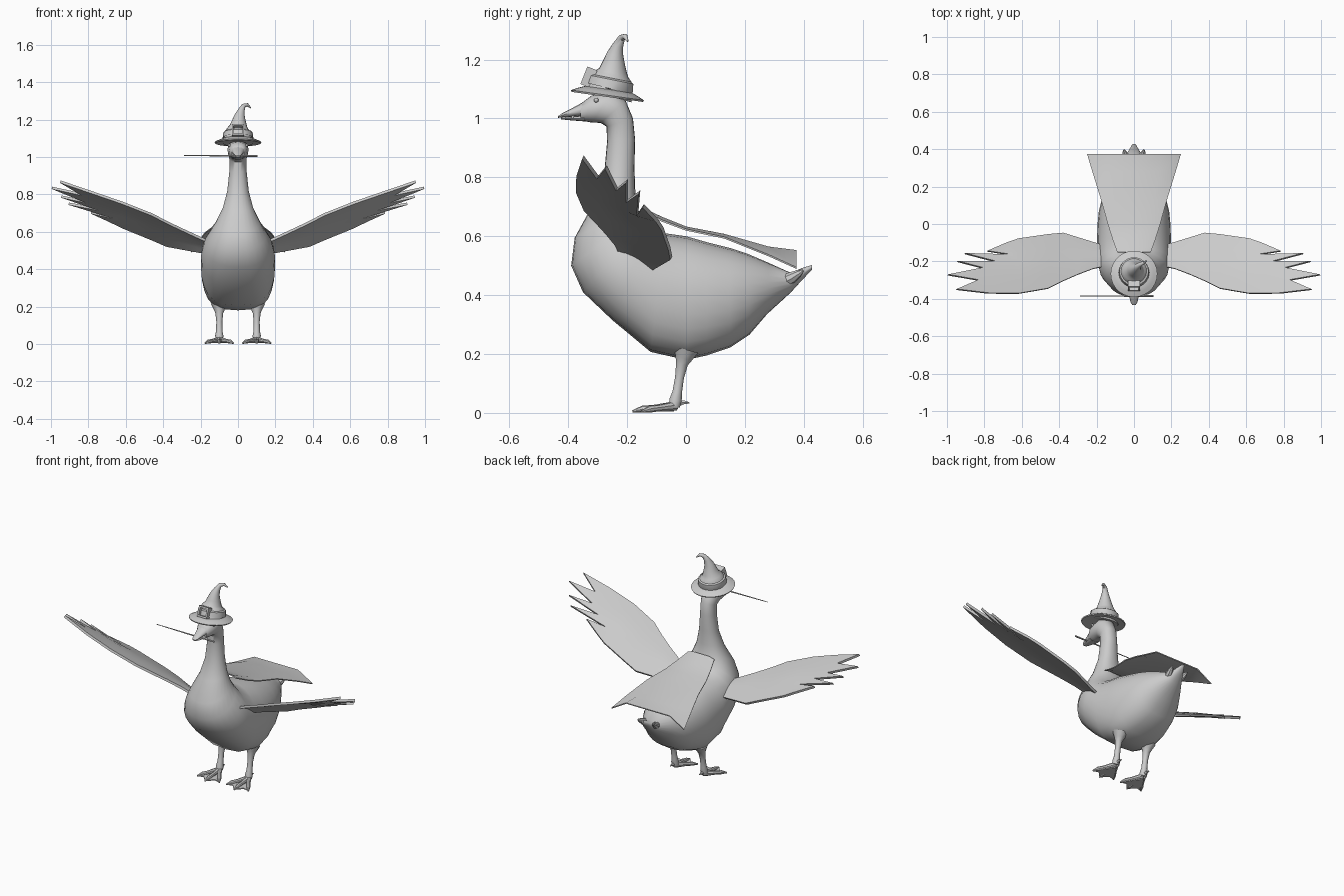
import bpy, bmesh, math
from mathutils import Vector, Matrix

if "Cube" in bpy.data.objects:
    bpy.data.objects.remove(bpy.data.objects["Cube"])

grey = bpy.data.materials.new("plain_grey")
grey.diffuse_color = (0.6, 0.6, 0.6, 1)
grey.use_nodes = True
grey.node_tree.nodes["Principled BSDF"].inputs["Base Color"].default_value = grey.diffuse_color


def finish(name, bm, angle=40, thickness=0):
    """Turn a bmesh into a shaded, coloured object."""
    bmesh.ops.recalc_face_normals(bm, faces=bm.faces)
    me = bpy.data.meshes.new(name)
    bm.to_mesh(me)
    bm.free()
    me.materials.append(grey)
    ob = bpy.data.objects.new(name, me)
    bpy.context.collection.objects.link(ob)
    bpy.ops.object.select_all(action='DESELECT')
    ob.select_set(True)
    bpy.context.view_layer.objects.active = ob
    if thickness:
        solid = ob.modifiers.new("thickness", 'SOLIDIFY')
        solid.thickness, solid.offset = thickness, 0
        bpy.ops.object.modifier_apply(modifier=solid.name)
    bpy.ops.object.shade_smooth_by_angle(angle=math.radians(angle))
    return ob


def skin(bm, rings):
    """Bridge equal-sized rings of points and cap both ends."""
    loops = [[bm.verts.new(p) for p in r] for r in rings]
    n = len(loops[0])
    for a, b in zip(loops, loops[1:]):
        for i in range(n):
            bm.faces.new((a[i], a[(i + 1) % n], b[(i + 1) % n], b[i]))
    bm.faces.new(loops[0][::-1])
    bm.faces.new(loops[-1])


def section_loft(name, rows, n=24, angle=50):
    """Rows: top y, top z, bottom y, bottom z, half width, optional belly squareness."""
    rings = []
    for ty, tz, by, bz, w, *square in rows:
        top, bot = Vector((0, ty, tz)), Vector((0, by, bz))
        mid, half = (top + bot) / 2, (top - bot) / 2
        ring = []
        for i in range(n):
            a = math.tau * i / n
            c, s = math.cos(a), math.sin(a)
            power = square[0] if square and s < 0 else .87
            ring.append(mid + half * s + Vector((w * math.copysign(abs(c) ** power, c), 0, 0)))
        rings.append(ring)
    bm = bmesh.new()
    skin(bm, rings)
    return finish(name, bm, angle)


def add_tube(bm, path, n=10):
    """Path: x, y, z, radius."""
    pts = [Vector(p[:3]) for p in path]
    rings = []
    for i, p in enumerate(pts):
        d = pts[min(i + 1, len(pts) - 1)] - pts[max(i - 1, 0)]
        q = Vector((0, 0, 1)).rotation_difference(d.normalized())
        rings.append([p + q @ Vector((path[i][3] * math.cos(math.tau * k / n),
                                      path[i][3] * math.sin(math.tau * k / n), 0)) for k in range(n)])
    skin(bm, rings)


def tube(name, path, n=10):
    bm = bmesh.new()
    add_tube(bm, path, n)
    return finish(name, bm)


# Body, neck and head in one sweep from tail to face
section_loft("body", [
    (.428, .502, .428, .486, .008), (.40, .494, .395, .452, .026), (.355, .476, .355, .408, .05),
    (.28, .51, .275, .335, .105), (.21, .54, .215, .265, .145, .8), (.15, .56, .15, .222, .168, .7),
    (.07, .58, .07, .195, .188, .6), (0, .6, 0, .18, .195, .55), (-.07, .61, -.12, .207, .198, .6),
    (-.13, .622, -.25, .315, .198, .75), (-.145, .645, -.35, .41, .183),
    (-.155, .67, -.39, .50, .15), (-.165, .70, -.378, .595, .118), (-.172, .75, -.315, .71, .08),
    (-.175, .83, -.278, .81, .057), (-.173, .93, -.268, .92, .046), (-.18, 1.0, -.27, .972, .045),
    (-.205, 1.06, -.29, .985, .054), (-.25, 1.09, -.32, .986, .056),
    (-.32, 1.078, -.342, .99, .048), (-.355, 1.052, -.36, .993, .034)])

# Bill halves
section_loft("upper_bill", [(-.345, 1.058, -.345, 1.008, .036), (-.385, 1.036, -.385, 1.006, .026),
                            (-.42, 1.018, -.42, 1.004, .018), (-.434, 1.008, -.434, 1.002, .008)], 12)
section_loft("lower_bill", [(-.345, 1.01, -.345, .99, .033), (-.385, 1.006, -.385, .993, .023),
                            (-.425, 1.003, -.425, .997, .012)], 12)

# Small feathers beside the tail, and eyes
for name, s in (("left", -1), ("right", 1)):
    tube(name + "_tail_feather", [(s * .03, .32, .44, .022), (s * .043, .36, .46, .02),
                                  (s * .05, .385, .475, .012), (s * .053, .398, .484, .004)], 8)
    bm = bmesh.new()
    bmesh.ops.create_uvsphere(bm, u_segments=10, v_segments=6, radius=.008,
                              matrix=Matrix.Translation((s * .047, -.305, 1.062)))
    finish(name + "_eye", bm)

# Wings: cambered strips from root to hand, ending in five split feathers
stations = [(.13, -.22, .535, -.125, .48), (.22, -.24, .575, -.10, .495), (.30, -.27, .612, -.075, .51),
            (.38, -.305, .65, -.05, .525), (.46, -.345, .692, -.057, .56), (.62, -.372, .755, -.08, .625)]
chord = [0, .25, .45, .6, .75, 1]
notches = [(.78, -.37, .81), (.835, -.30, .80), (.81, -.235, .76), (.745, -.20, .72),
           (.66, -.165, .675), (.68, -.10, .655)]
tips = [(.95, -.35, .868), (.995, -.272, .835), (.945, -.20, .788), (.905, -.158, .75), (.785, -.145, .703)]
for name, s in (("left", -1), ("right", 1)):
    bm = bmesh.new()
    rows = [[bm.verts.new((s * x, ly + (ty - ly) * f, lz + (tz - lz) * f + .012 * math.sin(math.pi * f)))
             for f in chord] for x, ly, lz, ty, tz in stations]
    rows.append([bm.verts.new((s * x, y, z)) for x, y, z in notches])
    for a, b in zip(rows, rows[1:]):
        for i in range(5):
            bm.faces.new((a[i], a[i + 1], b[i + 1], b[i]))
    for i, (x, y, z) in enumerate(tips):
        bm.faces.new((rows[-1][i], rows[-1][i + 1], bm.verts.new((s * x, y, z))))
    finish(name + "_wing", bm, 35, .014)

# Cape: rows of y, half width, middle height, edge height
cape_rows = [(-.15, .09, .695, .685), (-.08, .115, .662, .652), (0, .14, .63, .622),
             (.13, .176, .605, .595), (.28, .222, .562, .535), (.375, .25, .55, .492)]
bm = bmesh.new()
grid = [[bm.verts.new((w * u, y, zm if abs(u) < .7 else ze)) for u in (-1, -.6, 0, .6, 1)]
        for y, w, zm, ze in cape_rows]
for a, b in zip(grid, grid[1:]):
    for i in range(4):
        bm.faces.new((a[i], a[i + 1], b[i + 1], b[i]))
finish("cape", bm, 30, .006)

# Legs and webbed feet
for name, s in (("left", -1), ("right", 1)):
    x = s * .1
    tube(name + "_leg", [(x, 0, .215, .045), (x, -.008, .185, .03), (x, -.014, .165, .021),
                         (x, -.022, .12, .016), (x, -.03, .07, .017), (x, -.035, .045, .022),
                         (x, -.04, .022, .02)])
    bm = bmesh.new()
    toes = [(x - .076, -.15), (x, -.182), (x + .076, -.15)]
    for tx, ty in toes:
        mx, my = (x + tx) / 2, (-.04 + ty) / 2
        add_tube(bm, [(x, -.035, .024, .016), (mx, my, .016, .011),
                      ((mx + tx) / 2, (my + ty) / 2, .013, .012), (tx, ty, .005, .004)], 8)
    add_tube(bm, [(x, -.035, .03, .012), (x, -.008, .036, .008), (x, .012, .034, .002)], 6)
    # webbing between the toes
    for (ax, ay), (bx, by) in zip(toes, toes[1:]):
        pts = [(x, -.04), (ax, ay), ((ax + bx) / 2, (ay + by) / 2 + .025), (bx, by)]
        skin(bm, [[(px, py, z) for px, py in pts] for z in (.004, .01)])
    finish(name + "_foot", bm)

# Hat brim, tilted down at the back
bm = bmesh.new()
tilt = Matrix.Translation((0, -.267, 1.077)) @ Matrix.Rotation(math.radians(-8), 4, 'X')
skin(bm, [[tilt @ Vector((r * math.cos(math.tau * k / 28), r * math.sin(math.tau * k / 28), z))
           for k in range(28)] for r, z in ((.08, 0), (.122, -.004), (.125, .002), (.105, .012), (.08, .022))])
finish("hat_brim", bm, 40)

# Crooked crown with a curled tip
tube("hat_crown", [(0, -.265, 1.078, .084), (0, -.257, 1.105, .077), (0, -.255, 1.135, .071),
                   (0, -.25, 1.152, .056), (.003, -.248, 1.165, .047), (.005, -.245, 1.19, .038),
                   (.009, -.24, 1.22, .028), (.018, -.23, 1.25, .018), (.03, -.218, 1.274, .012),
                   (.05, -.207, 1.279, .009), (.068, -.198, 1.262, .003)], 18)

# Hat band
tube("hat_band", [(0, -.262, 1.098, .077), (0, -.26, 1.102, .082), (0, -.254, 1.132, .078),
                  (0, -.253, 1.137, .07)], 18)

# Buckle frame of four bars
bm = bmesh.new()
place = Matrix.Translation((0, -.33, 1.14)) @ Matrix.Rotation(math.radians(-22), 4, 'X')
for px, pz, sx, sz in ((-.028, 0, .01, .064), (.028, 0, .01, .064), (0, .027, .056, .01), (0, -.027, .056, .01)):
    bmesh.ops.create_cube(bm, size=1, matrix=place @ Matrix.Translation((px, 0, pz))
                          @ Matrix.Diagonal((sx, .036, sz, 1)))
finish("hat_buckle", bm, 30)

# Thin stick held in the bill
tube("stick", [(-.29, -.385, 1.008, .002), (-.05, -.385, 1.006, .004), (.105, -.385, 1.005, .005)], 8)
